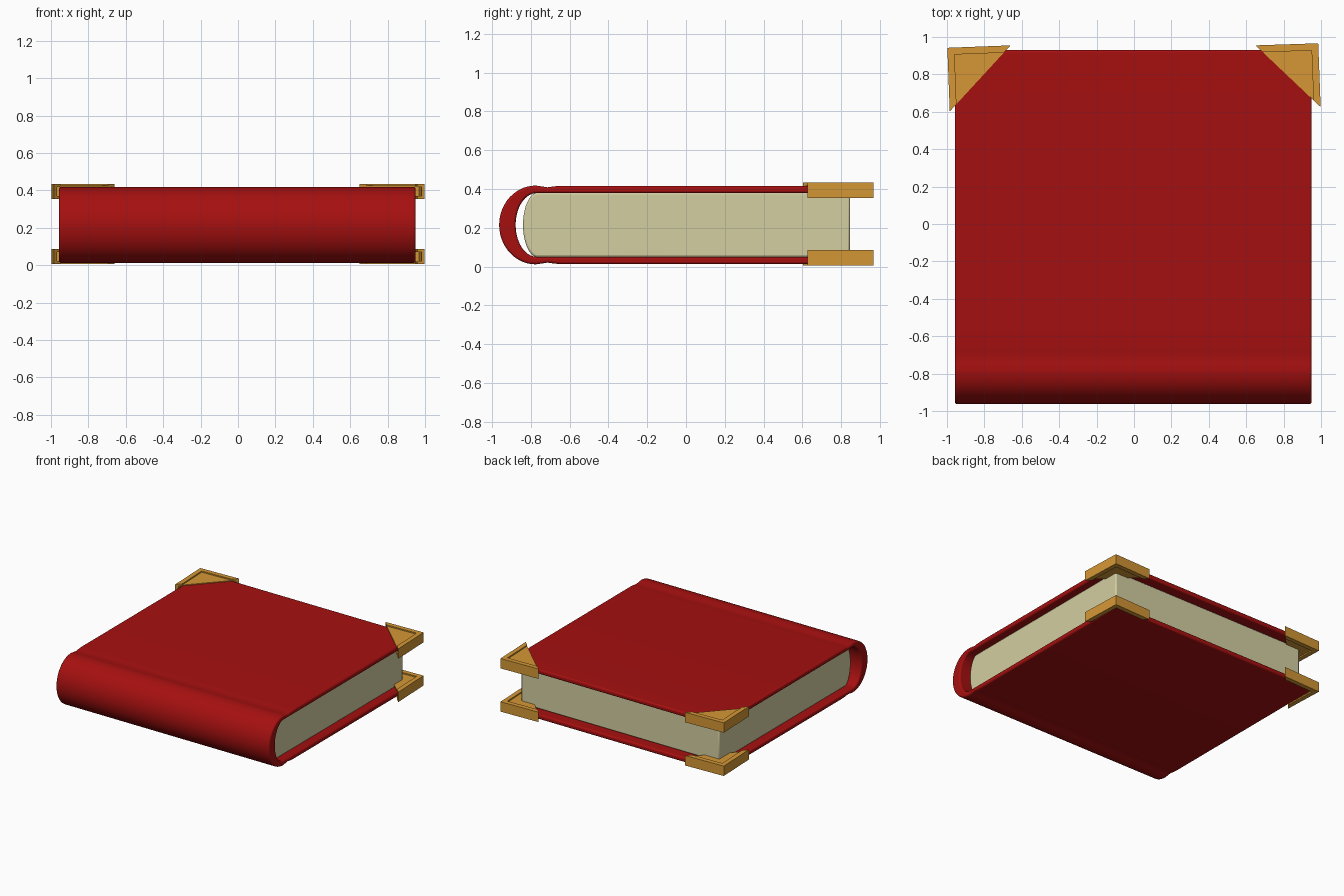
import bpy, bmesh, math
from mathutils import Vector

if "Cube" in bpy.data.objects:
    bpy.data.objects.remove(bpy.data.objects["Cube"])

MID = 0.215  # mid height of the book


def material(name, col):
    m = bpy.data.materials.new(name)
    m.diffuse_color = (*col, 1)
    m.use_nodes = True
    m.node_tree.nodes["Principled BSDF"].inputs["Base Color"].default_value = m.diffuse_color
    return m


RED = material("red cover", (0.38, 0.005, 0.005))
CREAM = material("cream paper", (0.66, 0.62, 0.36))
GOLD = material("gold metal", (0.66, 0.31, 0.035))


def finish(bm, name, mat, bevel=0.0, segs=3, angle=35):
    bmesh.ops.recalc_face_normals(bm, faces=bm.faces)
    me = bpy.data.meshes.new(name)
    bm.to_mesh(me)
    bm.free()
    ob = bpy.data.objects.new(name, me)
    bpy.context.collection.objects.link(ob)
    me.materials.append(mat)
    if bevel:
        b = ob.modifiers.new("bevel", 'BEVEL')
        b.width, b.segments = bevel, segs
        b.limit_method, b.angle_limit = 'ANGLE', math.radians(40)
    bpy.ops.object.select_all(action='DESELECT')
    ob.select_set(True)
    bpy.context.view_layer.objects.active = ob
    bpy.ops.object.shade_smooth_by_angle(angle=math.radians(angle))
    return ob


def extrude_profile(pts, x0, x1):
    """Extrude a closed y/z outline along x."""
    bm = bmesh.new()
    f = bm.faces.new([bm.verts.new((x0, y, MID + z)) for y, z in pts])
    r = bmesh.ops.extrude_face_region(bm, geom=[f])
    verts = [v for v in r["geom"] if isinstance(v, bmesh.types.BMVert)]
    bmesh.ops.translate(bm, vec=(x1 - x0, 0, 0), verts=verts)
    return bm


def arc(cy, a, b, n):
    """Half ellipse bulging to -y, from top to bottom."""
    return [(cy - a * math.sin(math.pi * i / n), b * math.cos(math.pi * i / n))
            for i in range(n + 1)]


# Cover: two boards joined by a rounded spine, with shallow hinge grooves
hinge = [(0.93, 0.202), (-0.64, 0.202), (-0.68, 0.199), (-0.715, 0.194), (-0.745, 0.199)]
outer = hinge + arc(-0.775, 0.188, 0.203, 28) + [(y, -z) for y, z in reversed(hinge)]
inner = [(0.93, 0.164)] + arc(-0.77, 0.108, 0.164, 28) + [(0.93, -0.164)]
finish(extrude_profile(outer + inner[::-1], -0.957, 0.95), "cover", RED, 0.012)

# Page block with rounded back
pages = [(0.845, 0.166)] + arc(-0.765, 0.075, 0.166, 20) + [(0.845, -0.166)]
finish(extrude_profile(pages, -0.89, 0.885), "pages", CREAM, 0.01, 2)


def clasp(name, corner, end_a, end_b, flip):
    """Hollow triangular corner guard, open on the long side."""
    bm = bmesh.new()
    A, B, C = (Vector(p) for p in (corner, end_a, end_b))
    u, v = B - A, C - A
    k = 0.11  # rim width as a share of the leg
    a = A + k * (u + v)
    b = A + (1 - k) * u + k * v
    c = A + k * u + (1 - k) * v
    t, lo, hi = 0.016, 0.355, 0.435
    ai, bi, ci = A + 0.05 * (u + v), A + 0.95 * u + 0.05 * v, A + 0.05 * u + 0.95 * v
    fl = lambda z: 0.44 - z if flip else z

    def ring(pts, z):
        return [bm.verts.new((p.x, p.y, fl(z))) for p in pts]

    def quads(p, q):
        for i in range(len(p) - 1):
            bm.faces.new((p[i], p[i + 1], q[i + 1], q[i]))

    out_lo, out_hi = ring((B, A, C), lo), ring((B, A, C), hi)
    in_lo, in_hi = ring((bi, ai, ci), lo + t), ring((bi, ai, ci), hi - t)
    quads(out_lo, out_hi)   # outer walls
    quads(in_lo, in_hi)     # inner walls
    for o, i, z, d in ((out_hi, in_hi, hi, -1), (out_lo, in_lo, lo, 1)):
        rim = ring((b, a, c), z)
        sunk = ring((b, a, c), z + d * 0.01)
        quads(o, rim)
        quads(rim, sunk)
        bm.faces.new(sunk)
        bm.faces.new(i)
        # long-side lip
        bm.faces.new((o[0], rim[0], sunk[0], sunk[2], rim[2], o[2], i[2], i[0]))
    for k2 in (0, 2):       # slot ends
        bm.faces.new((out_lo[k2], out_hi[k2], in_hi[k2], in_lo[k2]))
    finish(bm, name, GOLD, angle=30)


# Four corner guards, slightly askew
corners = {
    "left": ((-0.998, 0.942), (-0.66, 0.955), (-0.985, 0.602)),
    "right": ((0.985, 0.966), (0.65, 0.955), (0.998, 0.625)),
}
for side, (p, q, r) in corners.items():
    for level, flip in (("upper", False), ("lower", True)):
        clasp(f"{level}_{side}_corner_guard", p, q, r, flip)
